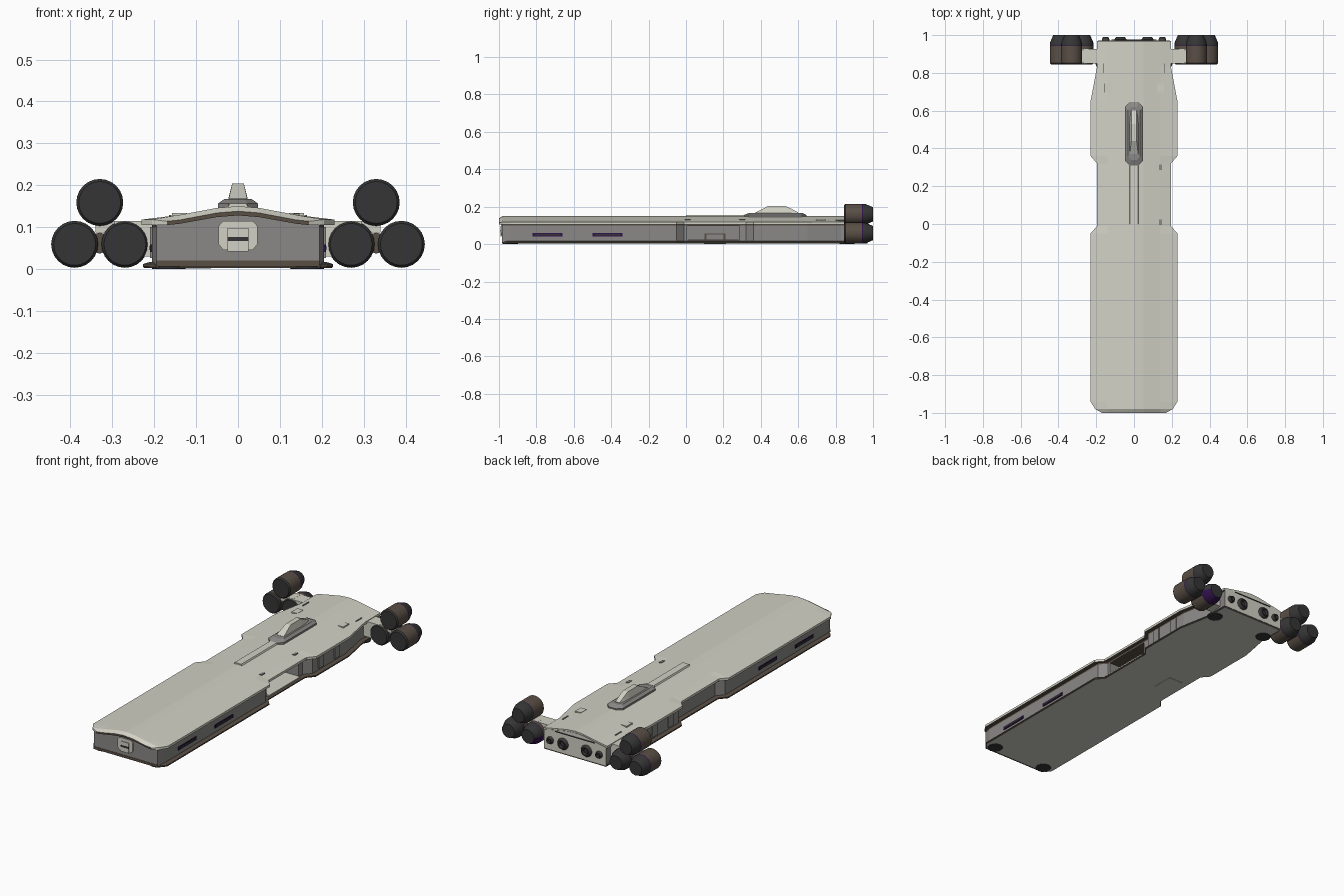
import bpy, bmesh, math
from mathutils import Vector

if "Cube" in bpy.data.objects:
    bpy.data.objects.remove(bpy.data.objects["Cube"])


def mat(name, r, g, b):
    m = bpy.data.materials.new(name)
    m.diffuse_color = (r, g, b, 1)
    m.use_nodes = True
    m.node_tree.nodes["Principled BSDF"].inputs["Base Color"].default_value = m.diffuse_color
    return m


HULL = mat("pale hull", 0.64, 0.64, 0.56)
BODY = mat("mid grey", 0.255, 0.25, 0.24)
BROWN = mat("dark brown", 0.10, 0.078, 0.06)
DARK = mat("charcoal", 0.036, 0.036, 0.037)
PURPLE = mat("deep purple", 0.03, 0.006, 0.07)


def make(name, verts, faces, mats, rule=None):
    """Mesh object; rule(face) gives the material index of a face."""
    bm = bmesh.new()
    vs = [bm.verts.new(v) for v in verts]
    for f in faces:
        bm.faces.new([vs[i] for i in f])
    bmesh.ops.recalc_face_normals(bm, faces=bm.faces)
    bm.normal_update()
    if rule:
        for f in bm.faces:
            f.material_index = rule(f)
    me = bpy.data.meshes.new(name)
    bm.to_mesh(me)
    bm.free()
    for m in mats:
        me.materials.append(m)
    ob = bpy.data.objects.new(name, me)
    bpy.context.collection.objects.link(ob)
    return ob


def skin(name, rings, mats, rule=None):
    """Join equal rings of points and cap both ends."""
    n = len(rings[0])
    verts = [p for r in rings for p in r]
    faces = [(k * n + i, k * n + (i + 1) % n, (k + 1) * n + (i + 1) % n, (k + 1) * n + i)
             for k in range(len(rings) - 1) for i in range(n)]
    faces += [tuple(range(n))[::-1], tuple(range((len(rings) - 1) * n, len(rings) * n))]
    return make(name, verts, faces, mats, rule)


def loft(name, stations, section, mats, rule=None):
    """Stations are (y, half width, drop); section gives right-half points."""
    rings = []
    for y, w, k in stations:
        half = section(w, k)
        pts = half + [(-x, z) for x, z in half[-2:0:-1]]
        rings.append([(x, y, z) for x, z in pts])
    return skin(name, rings, mats, rule)


def box(name, c, s, m, top=1.0, topy=None, rule=None):
    """Box with centre c, size s, and an optionally smaller top."""
    ty = top if topy is None else topy
    rings = []
    for z, tx, t in ((-.5, 1, 1), (.5, top, ty)):
        rings.append([(c[0] + a * s[0] / 2 * tx, c[1] + b * s[1] / 2 * t, c[2] + z * s[2])
                      for a, b in ((-1, -1), (1, -1), (1, 1), (-1, 1))])
    return skin(name, rings, m if isinstance(m, list) else [m], rule)


def turned(name, c, profile, mats, rule=None, axis="y", n=24):
    """Round part from (radius, offset) pairs along an axis through c."""
    rings = []
    for r, o in profile:
        ring = []
        for i in range(n):
            a = 2 * math.pi * i / n
            u, v = r * math.cos(a), r * math.sin(a)
            d = (u, o, v) if axis == "y" else (u, v, o)
            ring.append(tuple(Vector(c) + Vector(d)))
        rings.append(ring)
    ob = skin(name, rings, mats, rule)
    bpy.ops.object.select_all(action='DESELECT')
    ob.select_set(True)
    bpy.context.view_layer.objects.active = ob
    bpy.ops.object.shade_smooth_by_angle(angle=math.radians(30))
    return ob


# Shared plan outline
plan = [(-.94, .23, 0), (-.05, .23, 0), (-.01, .195, 0), (.32, .195, 0),
        (.36, .23, 0), (.65, .23, 0), (.83, .196, 0), (.97, .195, 0)]

# Crowned roof slab with brown rim underneath and at the nose
loft("roof_slab", [(-1, .17, .012), (-.98, .205, 0)] + plan,
     lambda w, k: [(0, .134 - k / 2), (.05, .130 - k / 2), (.14, .114 - k / 2), (w, .105), (w, .118 - k / 3),
                   (.14, .129 - k), (.05, .146 - k), (0, .150 - k)],
     [HULL, BROWN], lambda f: 1 if f.normal.z < -.3 or f.normal.y < -.9 else 0)


# Recessed main body: pale stern, brown groove under the roof
def body_paint(f):
    z = f.calc_center_median().z
    if f.normal.y > .9:
        return 1
    return 2 if abs(f.normal.z) < .2 and abs(f.normal.x) > .2 and z > .099 else 0


body = loft("main_body", [(-.983, .22, 0)] + plan[:-1] + [(.972, .215, 0)],
            lambda w, k: [(0, .01), (w - .025, .01), (w - .025, .099), (w - .025, .111), (.14, .121),
                          (.05, .138), (0, .142)],
            [BODY, HULL, BROWN], body_paint)

# Bottom tray with brown edge and pale underside
loft("bottom_tray", [(-.972, .20, 0), (-.96, .215, 0)] + plan,
     lambda w, k: [(0, .003), (w - .006, .003), (w - .003, .006), (w - .003, .012), (w - .02, .017), (0, .017)],
     [BROWN, HULL], lambda f: 1 if f.normal.z < -.9 else 0)
box("nose_sill", (0, -.973, .013), (.39, .024, .014), BROWN)

# Hangar bay cut in the right side, with a brown ceiling
cutter = box("bay_cutter", (.15, .145, .058), (.2, .28, .078), [BODY, BROWN],
             rule=lambda f: 1 if f.normal.z > .9 else 0)
cutter.hide_render = True
mod = body.modifiers.new("bay", 'BOOLEAN')
mod.object = cutter
mod.operation = 'DIFFERENCE'
mod.solver = 'EXACT'
mod.material_mode = 'TRANSFER'
bpy.context.view_layer.objects.active = body
bpy.ops.object.modifier_apply(modifier="bay")
bpy.data.objects.remove(cutter)
box("bay_floor", (.12, .145, .021), (.13, .27, .006), HULL)
box("bay_inner_frame", (.053, .155, .040), (.006, .11, .034), BROWN)
box("bay_inner_door", (.055, .155, .038), (.006, .09, .026), BODY)

# Dorsal strip and tower
box("dorsal_strip", (0, .16, .151), (.05, .32, .010), HULL, .8, 1)


def octagon(sx, y0, y1, c, z):
    return [(-sx, y0 + c, z), (-sx + c, y0, z), (sx - c, y0, z), (sx, y0 + c, z),
            (sx, y1 - c, z), (sx - c, y1, z), (-sx + c, y1, z), (-sx, y1 - c, z)]


skin("tower_base", [octagon(.048, .31, .645, .025, .142), octagon(.048, .31, .645, .025, .156),
                    octagon(.033, .34, .62, .017, .167)], [BODY])
skin("tower_fin", [[(-w, y, .16), (w, y, .16), (t, y, z), (-t, y, z)]
                   for y, w, t, z in ((.37, .025, .022, .168), (.44, .025, .014, .204), (.53, .025, .014, .204),
                                      (.565, .023, .014, .188), (.60, .018, .013, .170))], [HULL])

# Nose docking port
skin("nose_port", [[(x, y, z) for x, z in ((-.047, .06), (-.035, .045), (.035, .045), (.047, .06), (.047, .102),
                   (.035, .115), (-.035, .115), (-.047, .102))] for y in (-.989, -.98)], [HULL])
box("nose_port_door", (0, -.990, .070), (.05, .006, .056), HULL)
box("nose_port_slot", (0, -.992, .072), (.05, .006, .009), DARK)

# Side, top and underside details on both sides
for s, side in ((-1, "left"), (1, "right")):
    for y in (-.74, -.42):
        box(side + "_slot_frame", (s * .206, y, .050), (.006, .16, .018), PURPLE)
        box(side + "_slot_glass", (s * .209, y, .050), (.004, .14, .010), DARK)
    for y in (.43, .57):
        box(side + "_wall_panel", (s * .206, y, .063), (.008, .045, .074), BODY)
    box(side + "_roof_hatch", (s * .14, .72, .130), (.036, .05, .008), HULL)
    box(side + "_roof_vent", (s * .162, .825, .126), (.006, .05, .006), BODY)
    for y in (-.94, .86):
        turned(side + "_landing_pad", (s * .165, y, 0), [(.04, 0), (.042, .008)], [DARK], axis="z", n=12)
    # Main thrusters on the rear face
    for x, r in ((.072, .032), (.15, .02)):
        turned(side + "_thruster", (s * x, .965, .062), [(r, 0), (r, .012), (r * .75, .024), (r * .55, .024),
               (r * .4, .012)], [BROWN, DARK], lambda f: 1 if f.calc_center_median().y > .975 else 0, n=16)
    # Pylon carrying the engine cluster
    box(side + "_pylon", (s * .225, .888, .072), (.14, .075, .085), HULL)
    box(side + "_pylon_arm", (s * .30, .888, .101), (.08, .06, .028), HULL)
    turned(side + "_engine_joint", (s * .33, .86, .062), [(.025, 0), (.025, .08)], [BROWN], n=12)
    # Three engine pods; one tail is purple on its underside
    for x, z in ((.33, .159), (.39, .059), (.27, .059)):
        tail = PURPLE if s > 0 and x == .27 else DARK

        def paint(f):
            y = f.calc_center_median().y
            if y < .851 or f.normal.y > .9:
                return 1
            if y < .942:
                return 0
            return 2 if y < .947 else 3 if f.normal.z < .05 else 1
        turned(side + "_engine_pod", (s * x, 0, z),
               [(.050, .845), (.056, .853), (.056, .942), (.0558, .946), (.054, .962), (.038, 1.0)],
               [BROWN, DARK, PURPLE, tail], paint)

# Small roof markers and belly lift plate
for y in (.01, .30):
    box("roof_marker", (.14, y, .130), (.014, .03, .006), BODY)
box("belly_lift", (-.11, .155, .003), (.09, .12, .003), HULL)
box("rear_vent_strip", (0, .973, .118), (.24, .006, .004), DARK)
